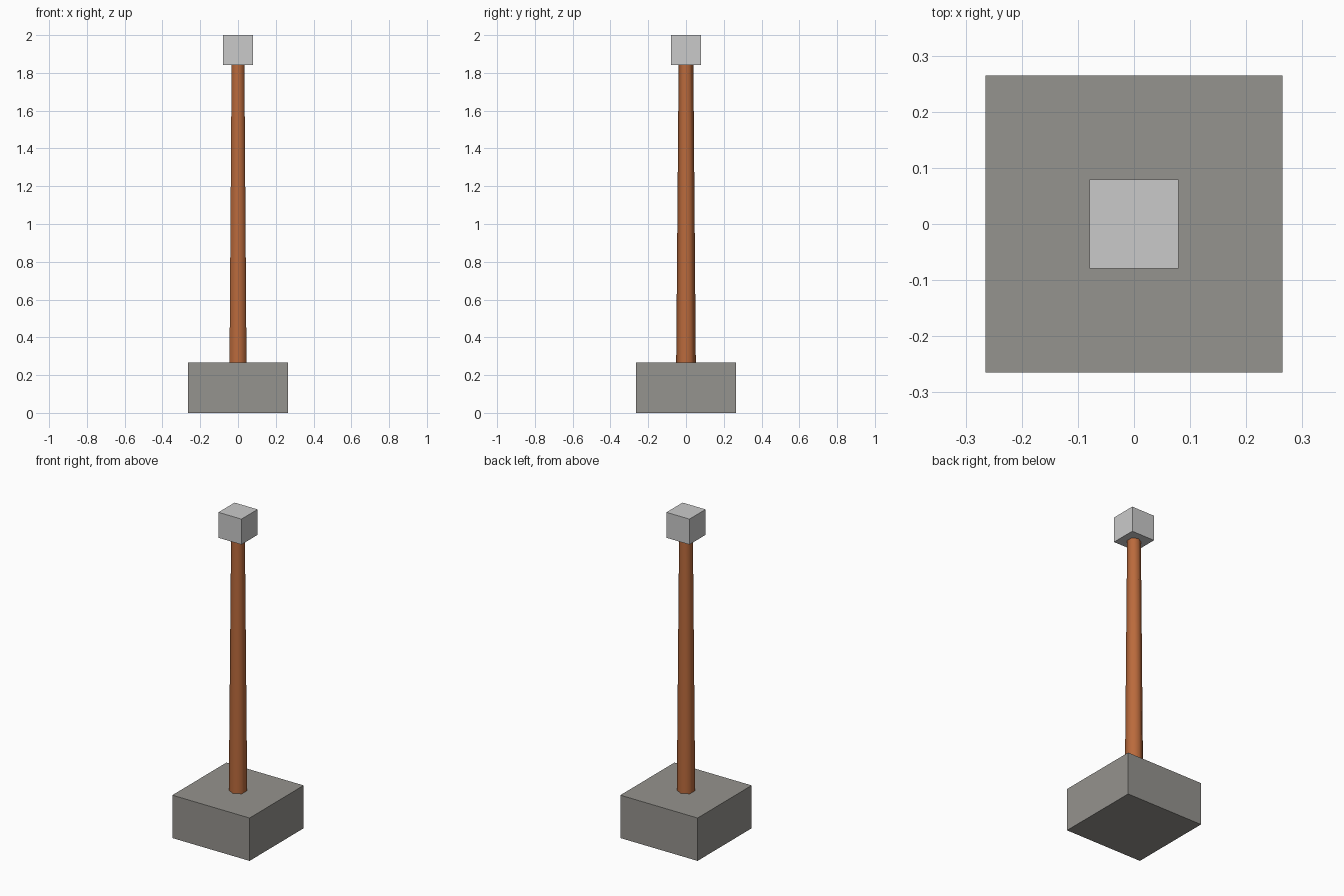
import bpy, math

if "Cube" in bpy.data.objects:
    bpy.data.objects.remove(bpy.data.objects["Cube"])


def material(name, rgb):
    # sRGB 0-255 to linear diffuse colour
    lin = [((c / 255 + 0.055) / 1.055) ** 2.4 for c in rgb]
    m = bpy.data.materials.new(name)
    m.diffuse_color = (*lin, 1)
    m.use_nodes = True
    m.node_tree.nodes["Principled BSDF"].inputs["Base Color"].default_value = m.diffuse_color
    return m


def block(name, width, z0, z1, mat):
    bpy.ops.mesh.primitive_cube_add(size=1, location=(0, 0, (z0 + z1) / 2))
    o = bpy.context.object
    o.name = name
    o.scale = (width, width, z1 - z0)
    bpy.ops.object.transform_apply(location=False, rotation=False, scale=True)
    o.data.materials.append(mat)
    return o


stone = material("stone grey", (149, 147, 142))
wood = material("orange brown wood", (186, 106, 60))
pale = material("pale grey", (202, 202, 202))

# Heavy square base and small cube on top
block("base", 0.53, 0.0, 0.266, stone)
block("top_cube", 0.158, 1.842, 2.0, pale)

# Tapered six-sided pole, corners towards front and back
z0, z1 = 0.26, 1.845
bpy.ops.mesh.primitive_cone_add(vertices=6, radius1=0.052, radius2=0.039,
                                depth=z1 - z0, location=(0, 0, (z0 + z1) / 2))
pole = bpy.context.object
pole.name = "pole"
pole.data.materials.append(wood)
bpy.ops.object.shade_smooth_by_angle(angle=math.radians(65))
